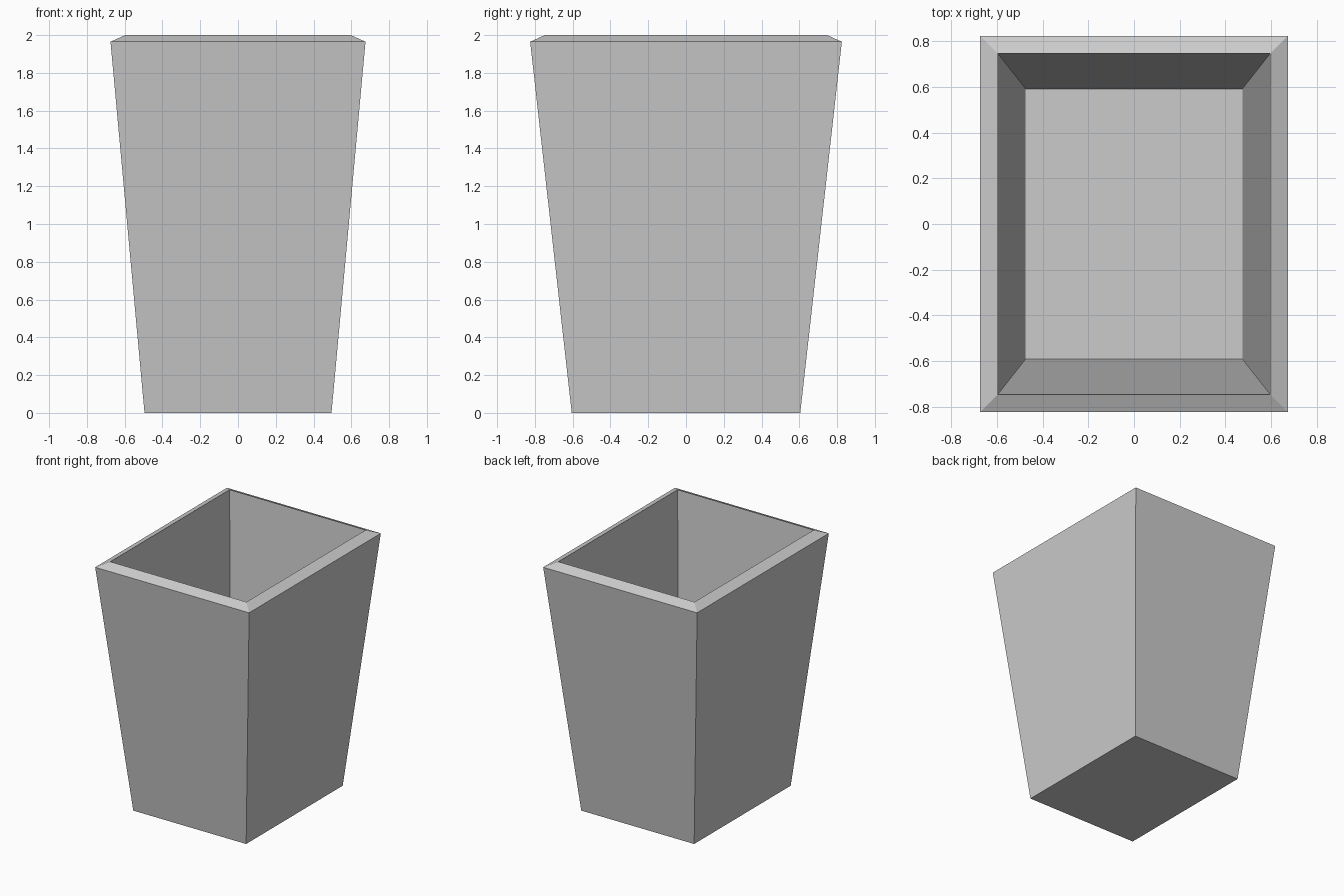
import bpy
import bmesh

if "Cube" in bpy.data.objects:
    bpy.data.objects.remove(bpy.data.objects["Cube"], do_unlink=True)

# Plain grey material
grey = bpy.data.materials.new("light_grey")
grey.use_nodes = True
color = (0.6, 0.6, 0.6, 1.0)
grey.diffuse_color = color
grey.node_tree.nodes["Principled BSDF"].inputs["Base Color"].default_value = color

# Half width, half depth and height of each ring, from the base
# up the outside, over the sloped rim and down to the inner floor
rings = [
    (0.495, 0.605, 0.0),
    (0.675, 0.825, 1.965),
    (0.597, 0.747, 2.0),
    (0.475, 0.592, 0.08),
]
corners = [(-1, -1), (1, -1), (1, 1), (-1, 1)]

bm = bmesh.new()
loops = [[bm.verts.new((sx * w, sy * d, z)) for sx, sy in corners]
         for w, d, z in rings]

# Walls and rim
for low, high in zip(loops, loops[1:]):
    for i in range(4):
        j = (i + 1) % 4
        bm.faces.new((low[i], low[j], high[j], high[i]))

# Underside and inner floor
bm.faces.new(reversed(loops[0]))
bm.faces.new(loops[-1])
bmesh.ops.recalc_face_normals(bm, faces=bm.faces)

mesh = bpy.data.meshes.new("tapered_bin")
bm.to_mesh(mesh)
bm.free()
mesh.materials.append(grey)
tapered_bin = bpy.data.objects.new("tapered_bin", mesh)
bpy.context.collection.objects.link(tapered_bin)
